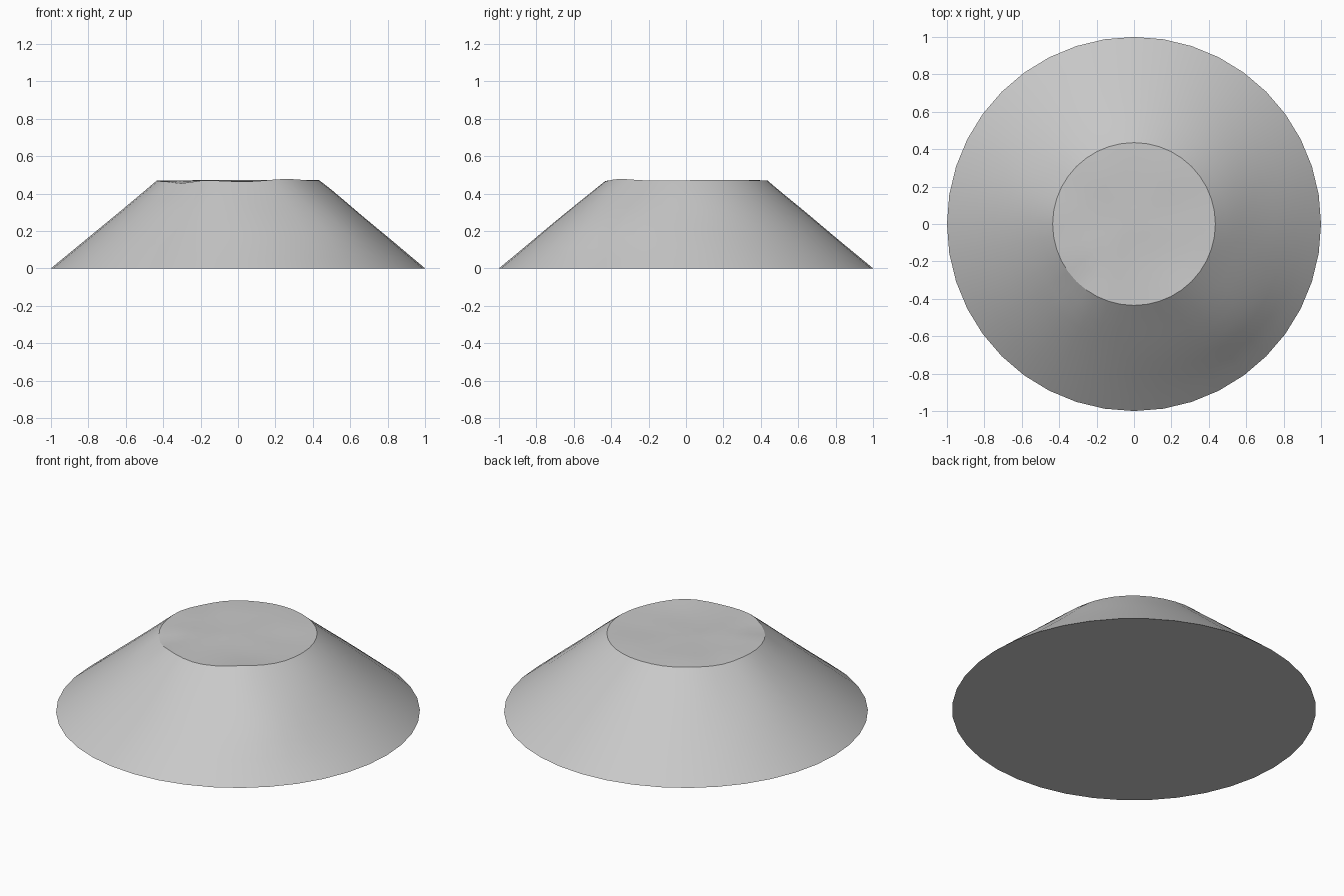
import bpy
import bmesh
import math
from mathutils import Vector, noise

if "Cube" in bpy.data.objects:
    bpy.data.objects.remove(bpy.data.objects["Cube"])

SIDES = 40
RIM, HEIGHT = 0.435, 0.468
TOP_RINGS, SLOPE_RINGS = 5, 9


def bump(x, y, cx, cy, width):
    """Soft round bump centred on (cx, cy)."""
    return math.exp(-((x - cx) ** 2 + (y - cy) ** 2) / width ** 2)


def ground_height(x, y, r):
    """Truncated cone with gentle weathering that fades out at the foot."""
    t = min(1.0, (1 - r) / (1 - RIM))
    z = HEIGHT * t
    z += 0.008 * t * noise.noise(Vector((x * 4, y * 4, 0.5)))
    z -= 0.018 * bump(x, y, -0.31, -0.31, 0.1)
    fade = min(1.0, (1 - r) * 5)
    z += 0.03 * fade * bump(x, y, 0.52, -0.5, 0.24)
    z += 0.006 * t * x
    return max(z, 0.0)


def add_ring(bm, r):
    ring = []
    for i in range(SIDES):
        a = math.tau * i / SIDES
        x, y = r * math.cos(a), r * math.sin(a)
        ring.append(bm.verts.new((x, y, ground_height(x, y, r))))
    return ring


bm = bmesh.new()

# Plateau and slope as concentric rings
radii = [RIM * (i + 1) / TOP_RINGS for i in range(TOP_RINGS)]
radii += [RIM + (1 - RIM) * (i + 1) / SLOPE_RINGS for i in range(SLOPE_RINGS)]
rings = [add_ring(bm, r) for r in radii]
centre = bm.verts.new((0, 0, ground_height(0, 0, 0)))
for i in range(SIDES):
    j = (i + 1) % SIDES
    bm.faces.new((centre, rings[0][i], rings[0][j]))
    for inner, outer in zip(rings, rings[1:]):
        bm.faces.new((inner[i], outer[i], outer[j], inner[j]))

# Flat underside
bm.faces.new(list(reversed(rings[-1])))

for face in bm.faces:
    face.smooth = True

# Crisp plateau rim and foot edge
for ring in (rings[TOP_RINGS - 1], rings[-1]):
    for i in range(SIDES):
        bm.edges.get((ring[i], ring[(i + 1) % SIDES])).smooth = False

mesh = bpy.data.meshes.new("flat_topped_mound")
bm.to_mesh(mesh)
bm.free()
mound = bpy.data.objects.new("flat_topped_mound", mesh)
bpy.context.collection.objects.link(mound)

# Plain grey stone
grey = bpy.data.materials.new("stone_grey")
grey.use_nodes = True
colour = (0.58, 0.58, 0.58, 1)
grey.diffuse_color = colour
grey.node_tree.nodes["Principled BSDF"].inputs["Base Color"].default_value = colour
mesh.materials.append(grey)
